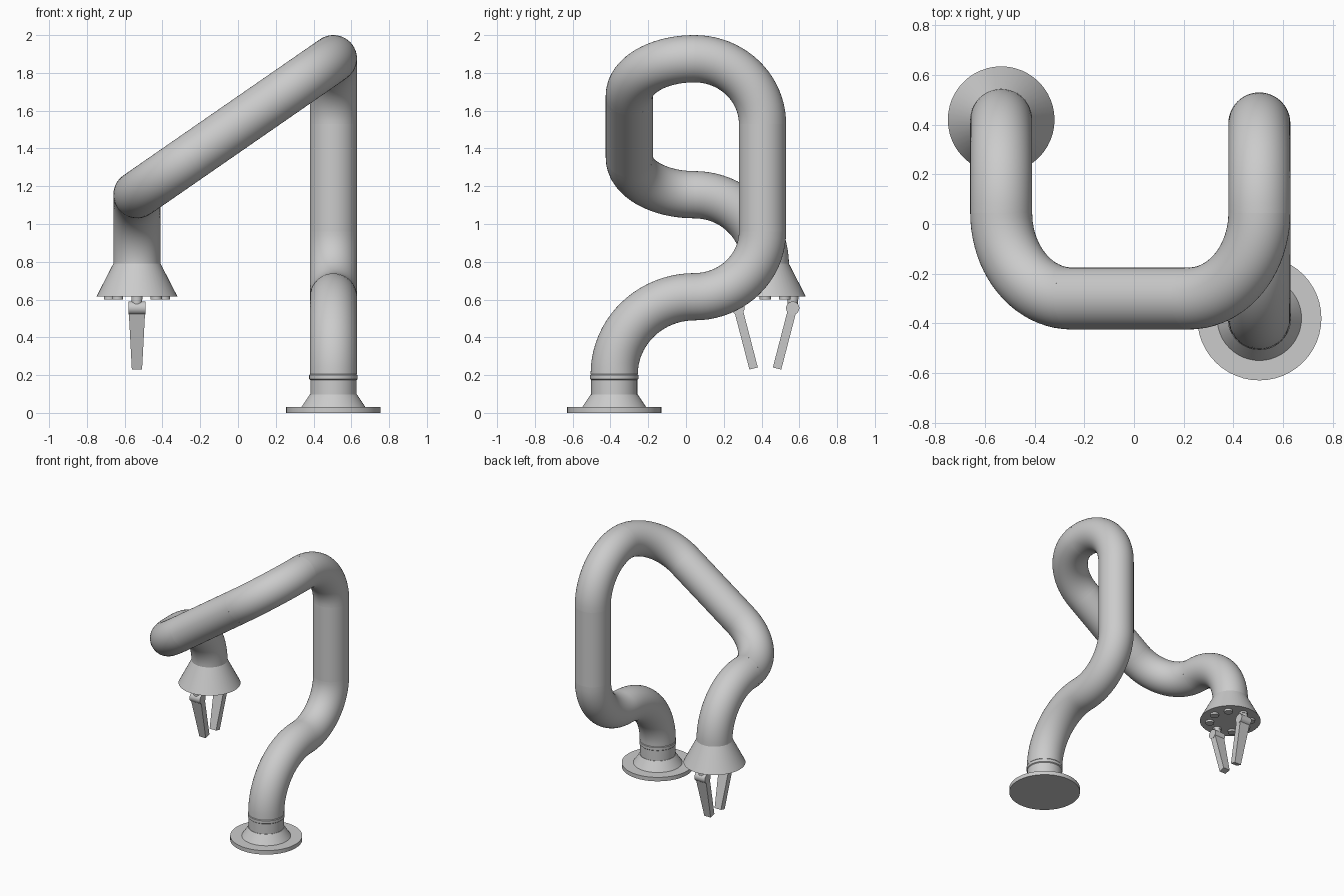
import bpy, bmesh, math
from mathutils import Vector, Matrix

cube = bpy.data.objects.get("Cube")
if cube:
    bpy.data.objects.remove(cube, do_unlink=True)

grey = bpy.data.materials.new("light_grey")
grey.use_nodes = True
GREY = (0.6, 0.6, 0.6, 1)
grey.diffuse_color = GREY
grey.node_tree.nodes["Principled BSDF"].inputs["Base Color"].default_value = GREY

R = 0.125
SIDES = 48
BASE = Vector((0.505, -0.38, 0))
HAND = Vector((-0.535, 0.42, 0))


def finish(name, bm, smooth=True):
    bmesh.ops.recalc_face_normals(bm, faces=bm.faces)
    mesh = bpy.data.meshes.new(name)
    bm.to_mesh(mesh)
    bm.free()
    mesh.materials.append(grey)
    obj = bpy.data.objects.new(name, mesh)
    bpy.context.collection.objects.link(obj)
    if smooth:
        bpy.ops.object.select_all(action='DESELECT')
        obj.select_set(True)
        bpy.context.view_layer.objects.active = obj
        bpy.ops.object.shade_smooth_by_angle(angle=math.radians(35))
    return obj


def loft(name, rings):
    """Skin a list of closed rings and cap both ends."""
    bm = bmesh.new()
    loops = [[bm.verts.new(p) for p in ring] for ring in rings]
    for a, b in zip(loops, loops[1:]):
        for i in range(len(a)):
            j = (i + 1) % len(a)
            bm.faces.new((a[i], a[j], b[j], b[i]))
    bm.faces.new(loops[0])
    bm.faces.new(loops[-1])
    return finish(name, bm)


def circle(centre, u, v, r):
    angles = [2 * math.pi * i / SIDES for i in range(SIDES)]
    return [centre + (u * math.cos(a) + v * math.sin(a)) * r for a in angles]


def lathe(name, centre, profile):
    x, y = Vector((1, 0, 0)), Vector((0, 1, 0))
    return loft(name, [circle(centre + Vector((0, 0, z)), x, y, r) for r, z in profile])


def elbow(name, start, corner, end, steps=20):
    """Quarter bend, tangent to both legs at the corner."""
    a, b = corner - start, end - corner
    side = a.cross(b).normalized()
    rings = []
    for i in range(steps + 1):
        t = math.pi / 2 * i / steps
        point = start + a * math.sin(t) + b * (1 - math.cos(t))
        tangent = (a * math.cos(t) + b * math.sin(t)).normalized()
        rings.append(circle(point, side, tangent.cross(side), R))
    return loft(name, rings)


def pipe(name, start, end):
    d = (end - start).normalized()
    u = d.orthogonal().normalized()
    return loft(name, [circle(p, u, d.cross(u), R) for p in (start, end)])


# Arm route: corner points of the bends and the directions between them
low = Vector((0.505, -0.38, 0.615))
mid = Vector((0.505, 0.405, 0.615))
top = Vector((0.505, 0.405, 1.875))
shoulder = Vector((0.505, -0.30, 1.875))
wrist = Vector((-0.535, -0.30, 1.155))
drop = Vector((-0.535, 0.42, 1.155))
slope = (wrist - shoulder).normalized()
Y, Z = Vector((0, 1, 0)), Vector((0, 0, 1))
BEND = 0.345

low_end = low + Y * 0.425
column_start, column_end = mid + Z * BEND, top - Z * BEND
crown = top - Y * 0.36
beam_start, beam_end = shoulder + slope * BEND, wrist - slope * BEND
wrist_end = wrist + Y * BEND

elbow("lower_bend", BASE + Z * 0.205, low, low_end)
elbow("column_lower_bend", low_end, mid, column_start)
pipe("column", column_start, column_end)
elbow("column_upper_bend", column_end, top, crown)
elbow("shoulder_bend", crown, shoulder, beam_start)
pipe("sloping_beam", beam_start, beam_end)
elbow("wrist_bend", beam_end, wrist, wrist_end)
elbow("hand_bend", wrist_end, drop, HAND + Z * 0.785)

# Base flange, cone, neck and collar
lathe("base_flange", BASE, [(0.25, 0), (0.25, 0.03)])
lathe("base_cone", BASE, [(0.17, 0.03), (0.125, 0.097)])
lathe("base_neck", BASE, [(0.122, 0.09), (0.122, 0.18)])
lathe("base_collar", BASE, [(0.122, 0.174), (0.128, 0.179), (0.128, 0.2), (0.122, 0.206)])

# Hand cone with a ring of bolts
lathe("hand_cone", HAND, [(0.215, 0.615), (0.125, 0.79)])
for i in range(8):
    a = math.pi / 4 * i
    spot = HAND + Vector((math.cos(a), math.sin(a), 0)) * 0.145
    lathe(f"bolt_{i + 1}", spot, [(0.03, 0.6), (0.03, 0.62)])

# Two gripper fingers, mirrored across the hand
for name, s in (("front", -1), ("back", 1)):
    root = HAND + Vector((0, s * 0.145, 0.555))
    lathe(name + "_finger_stem", root, [(0.028, 0), (0.028, 0.06)])

    bm = bmesh.new()
    bmesh.ops.create_cone(bm, cap_ends=True, segments=32, radius1=0.035, radius2=0.035, depth=0.088,
                          matrix=Matrix.Translation(root) @ Matrix.Rotation(math.pi / 2, 4, 'Y'))
    finish(name + "_finger_pivot", bm)

    tip = HAND + Vector((0, s * 0.062, 0.235))
    along = (tip - root).normalized()
    across = along.cross(Vector((1, 0, 0))) * 0.023
    rings = []
    for p, half in ((root, 0.044), (tip, 0.027)):
        x = Vector((half, 0, 0))
        rings.append([p + x + across, p - x + across, p - x - across, p + x - across])
    loft(name + "_finger", rings)
